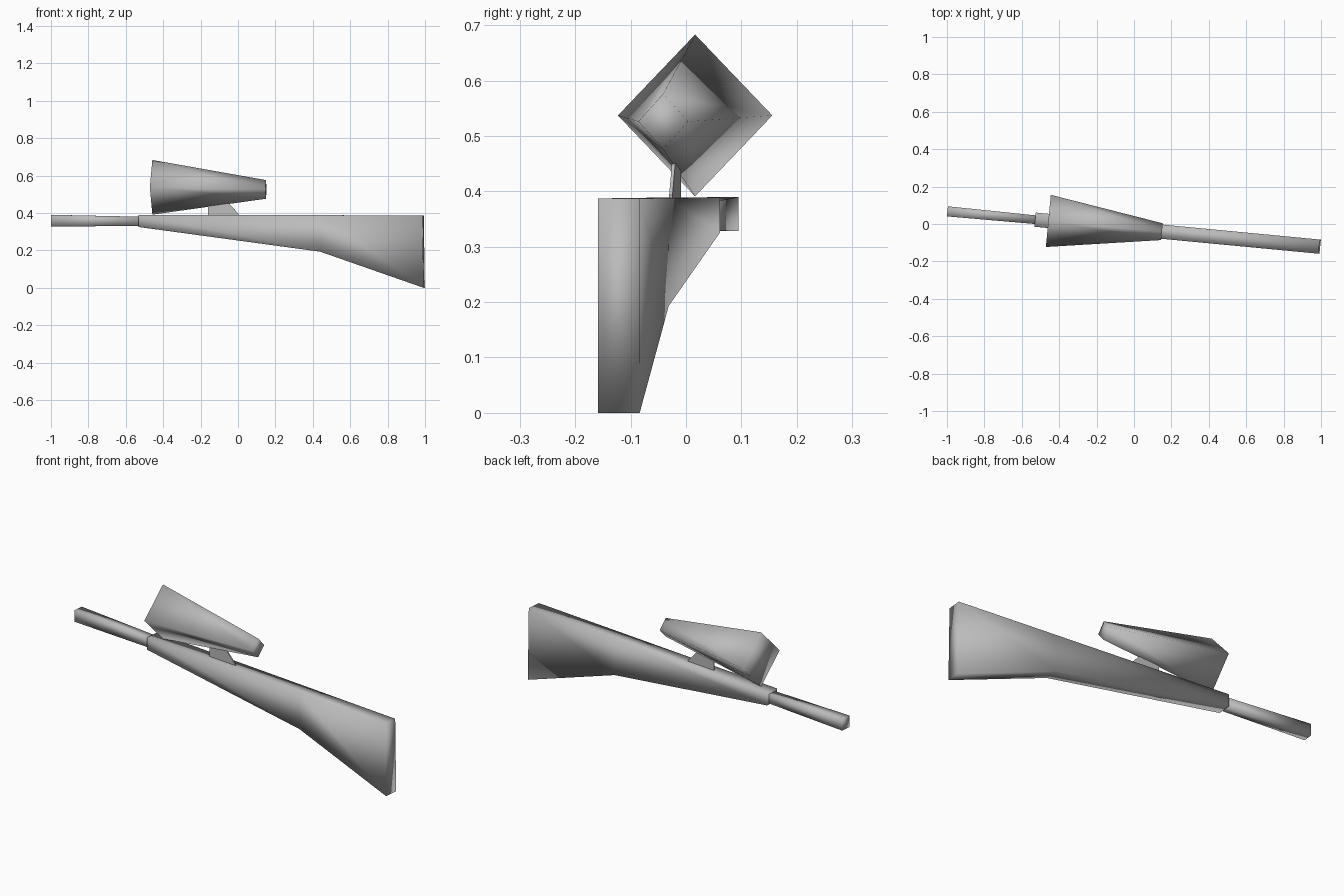
import bpy
from math import radians
from mathutils import Matrix

cube = bpy.data.objects.get("Cube")
if cube:
    bpy.data.objects.remove(cube)

grey = bpy.data.materials.new("plain grey")
grey.use_nodes = True
colour = (0.5, 0.5, 0.5, 1)
grey.diffuse_color = colour
grey.node_tree.nodes["Principled BSDF"].inputs["Base Color"].default_value = colour

# All parts share one long axis, turned slightly from x
AXIS = Matrix.Translation((0, -0.027, 0)) @ Matrix.Rotation(radians(-5.42), 4, "Z")


def box_ring(x, half_width, bottom, top, top_shift=0):
    w = half_width
    return [(x, -w, bottom), (x, w, bottom), (x + top_shift, w, top), (x + top_shift, -w, top)]


def diamond_ring(x, half_width, middle, half_height):
    return [(x, 0, middle - half_height), (x, half_width, middle),
            (x, 0, middle + half_height), (x, -half_width, middle)]


def loft(name, rings, smooth=True):
    """Join four-sided rings, listed along +x, into a closed solid."""
    verts = [AXIS @ Matrix.Translation(p).to_translation() for ring in rings for p in ring]
    faces = [(3, 2, 1, 0)]
    for r in range(len(rings) - 1):
        a, b = 4 * r, 4 * r + 4
        for i in range(4):
            j = (i + 1) % 4
            faces.append((a + i, a + j, b + j, b + i))
    last = 4 * len(rings) - 4
    faces.append((last, last + 1, last + 2, last + 3))
    mesh = bpy.data.meshes.new(name)
    mesh.from_pydata(verts, [], faces)
    mesh.materials.append(grey)
    if smooth:
        mesh.shade_smooth()
    obj = bpy.data.objects.new(name, mesh)
    bpy.context.collection.objects.link(obj)
    return obj


# Stock: slim fore-end widening into the butt
loft("stock", [box_ring(-0.531, 0.038, 0.325, 0.389),
               box_ring(0.445, 0.038, 0.193, 0.388),
               box_ring(1.0, 0.038, 0.0, 0.387, -0.006)])

# Barrel
loft("barrel", [box_ring(-1.002, 0.027, 0.328, 0.39),
                box_ring(-0.52, 0.023, 0.33, 0.38)])

# Scope: tapered diamond tube, wide at the front
loft("scope", [diamond_ring(-0.46, 0.14, 0.537, 0.146),
               diamond_ring(0.15, 0.045, 0.526, 0.05)])

# Thin plate holding the scope
loft("scope_mount", [box_ring(-0.16, 0.003, 0.38, 0.437),
                     box_ring(-0.05, 0.003, 0.38, 0.452),
                     box_ring(0.005, 0.003, 0.38, 0.393)], smooth=False)
